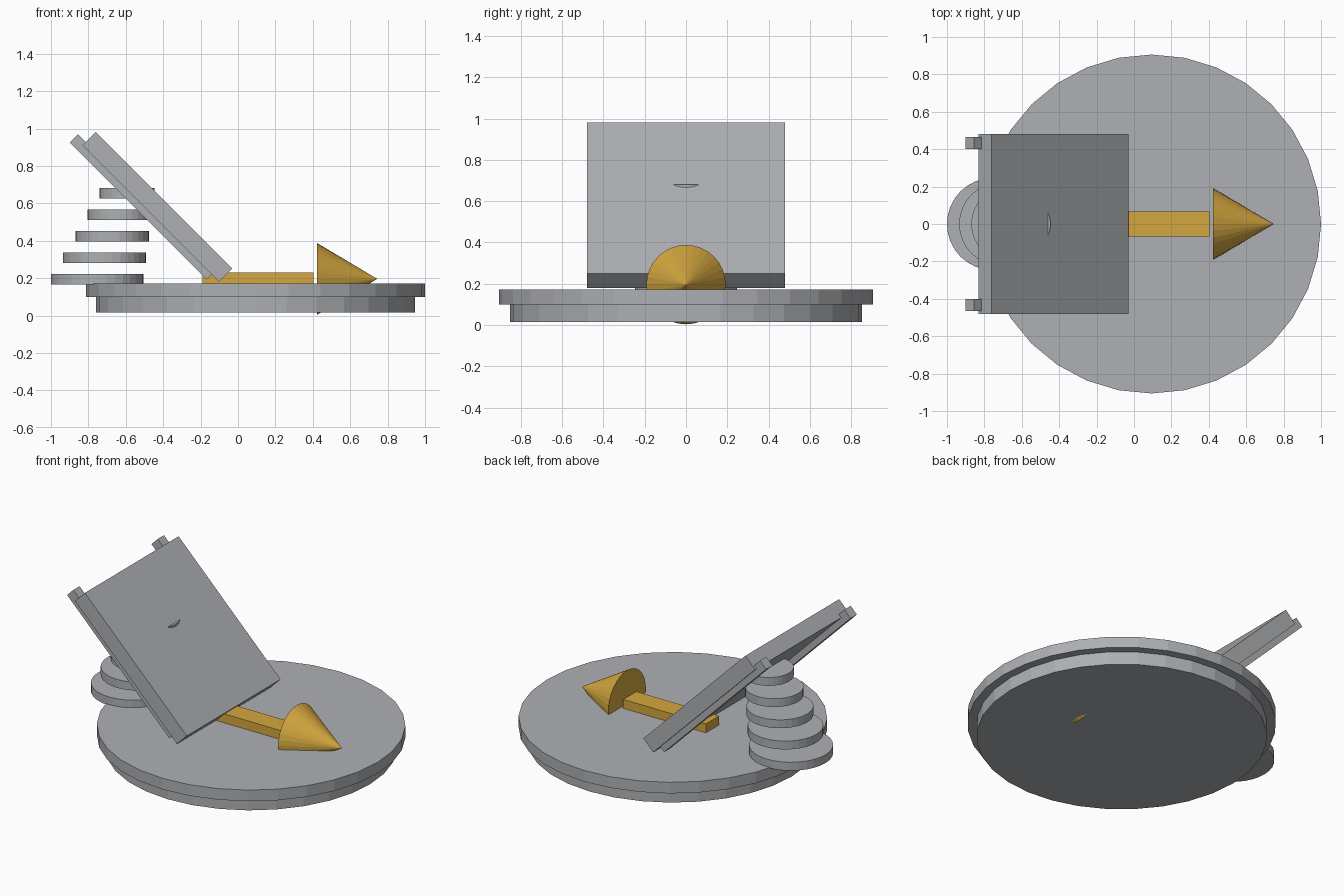
import bpy
from math import pi, sqrt
from mathutils import Matrix, Vector

if "Cube" in bpy.data.objects:
    bpy.data.objects.remove(bpy.data.objects["Cube"])


def make_material(name, rgb):
    m = bpy.data.materials.new(name)
    m.diffuse_color = (*rgb, 1)
    m.use_nodes = True
    m.node_tree.nodes["Principled BSDF"].inputs["Base Color"].default_value = m.diffuse_color
    return m


GREY = make_material("stone grey", (0.42, 0.435, 0.455))
GOLD = make_material("golden orange", (0.66, 0.39, 0.05))


def finish(name, mat):
    ob = bpy.context.object
    ob.name = name
    ob.data.materials.append(mat)
    return ob


def disc(name, x, r, z0, z1):
    bpy.ops.mesh.primitive_cylinder_add(vertices=32, radius=r, depth=z1 - z0,
                                        location=(x, 0, (z0 + z1) / 2))
    return finish(name, GREY)


def box(name, lo, hi, mat):
    lo, hi = Vector(lo), Vector(hi)
    bpy.ops.mesh.primitive_cube_add(size=1)
    ob = finish(name, mat)
    ob.data.transform(Matrix.Translation((lo + hi) / 2) @ Matrix.Diagonal((*(hi - lo), 1)))
    return ob


# Two-tier round base
disc("base_lower", 0.094, 0.853, 0.016, 0.10)
disc("base_upper", 0.094, 0.906, 0.10, 0.172)

# Floating steps, shrinking and shifting inwards as they rise
for i in range(5):
    z = 0.167 + 0.115 * i
    disc(f"step_{i + 1}", -0.753 + 0.04 * i, 0.247 - 0.025 * i, z, z + 0.054)

# Slanted panel and its two back rails: local x runs up the slope, local z is the face normal
s = 1 / sqrt(2)
TILT = Matrix(((-s, 0, s, 0), (0, 1, 0, 0), (s, 0, s, 0), (0, 0, 0, 1)))


def slanted_box(name, along, across, normal):
    ob = box(name, (along[0], across[0], normal[0]), (along[1], across[1], normal[1]), GREY)
    # TILT mirrors handedness, so restore the outward normals
    ob.data.transform(TILT)
    ob.data.flip_normals()
    return ob


slanted_box("panel", (0.281 * s, 1.743 * s), (-0.48, 0.48), (0.079 * s, 0.22 * s))
for side, name in ((-1, "rail_front"), (1, "rail_back")):
    y = side * 0.432
    slanted_box(name, (0.361 * s, 1.825 * s), (y - 0.032, y + 0.032), (0.025 * s, 0.114 * s))

# Arrow lying on the base
box("arrow_shaft", (-0.19, -0.067, 0.16), (0.403, 0.067, 0.23), GOLD)
bpy.ops.mesh.primitive_cone_add(vertices=32, radius1=0.192, radius2=0, depth=0.323,
                                location=(0.5835, 0, 0.196), rotation=(0, pi / 2, 0))
finish("arrow_head", GOLD)
